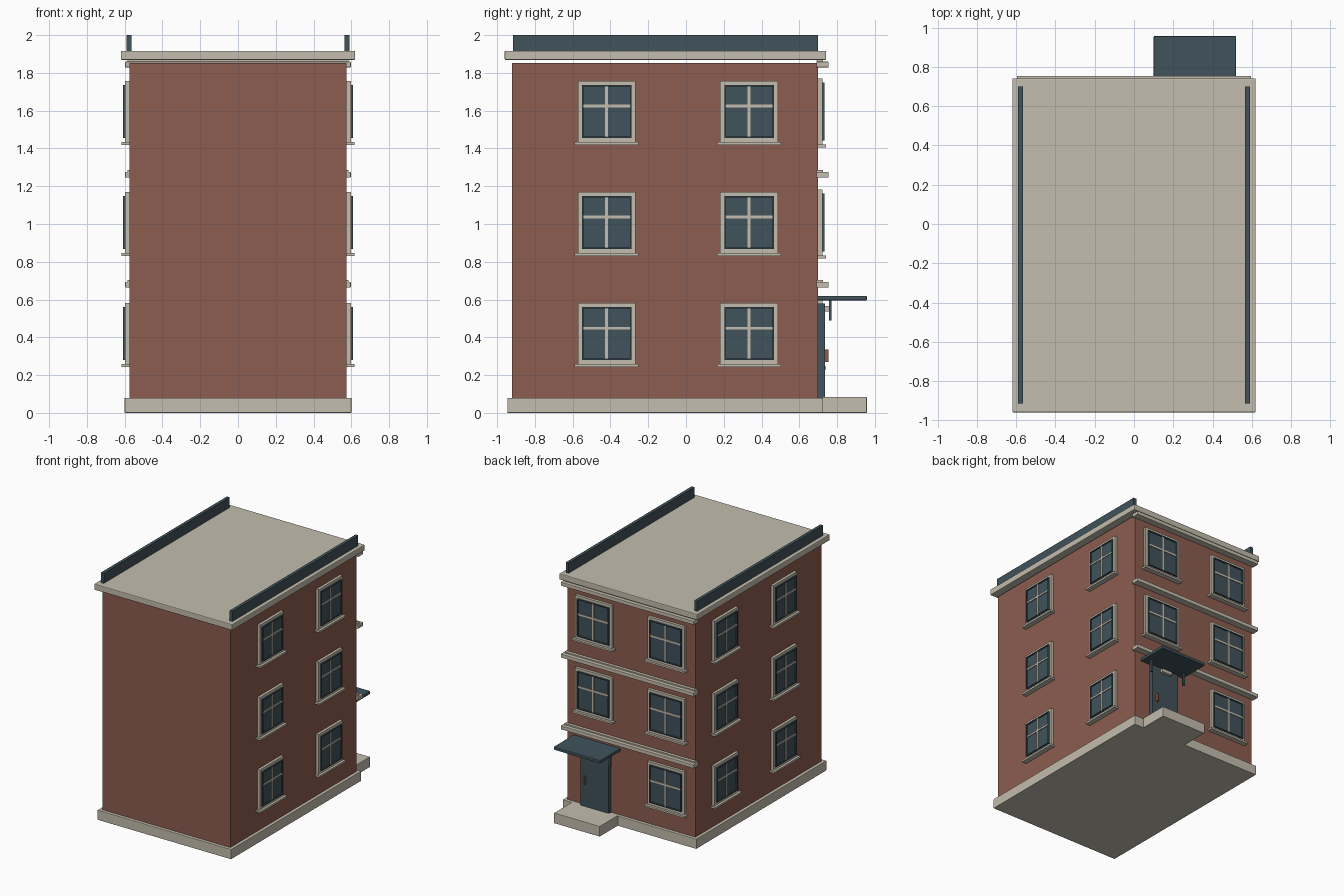
import bpy
from mathutils import Matrix, Vector
from math import pi

cube = bpy.data.objects.get("Cube")
if cube:
    bpy.data.objects.remove(cube, do_unlink=True)


def material(name, rgb):
    m = bpy.data.materials.new(name)
    m.use_nodes = True
    m.diffuse_color = (*rgb, 1)
    m.node_tree.nodes["Principled BSDF"].inputs["Base Color"].default_value = (*rgb, 1)
    return m


BRICK = material("brick red", (0.27, 0.11, 0.08))
STONE = material("pale stone", (0.55, 0.51, 0.42))
SLATE = material("dark slate", (0.052, 0.085, 0.105))
COPPER = material("copper", (0.30, 0.10, 0.06))


def box(name, x, y, z, mat, place=Matrix(), bevel=0):
    """Box from three (low, high) ranges, moved by an optional matrix."""
    corners = [place @ Vector((a, b, c)) for a in x for b in y for c in z]
    faces = [(0, 1, 3, 2), (4, 6, 7, 5), (0, 4, 5, 1),
             (2, 3, 7, 6), (0, 2, 6, 4), (1, 5, 7, 3)]
    mesh = bpy.data.meshes.new(name)
    mesh.from_pydata(corners, [], faces)
    mesh.materials.append(mat)
    obj = bpy.data.objects.new(name, mesh)
    bpy.context.collection.objects.link(obj)
    if bevel:
        mod = obj.modifiers.new("soft edge", "BEVEL")
        mod.width = bevel
        mod.segments = 2
    return obj


def ring(name, w, low, high, t, depth, mat, place):
    """Rectangular frame made of two posts and two rails."""
    for s in (-1, 1):
        box(name + "_post", sorted((s * w, s * (w - t))), depth, (low, high), mat, place)
    for z in ((low, low + t), (high - t, high)):
        box(name + "_rail", (t - w, w - t), depth, z, mat, place)


def window(name, place, k=1.0):
    """Window facing local +y, centred on the local origin."""
    w, h = 0.153 * k, 0.162 * k
    ring(name + "_trim", w, -h, h, 0.022, (0, 0.022), STONE, place)
    iw, ih = w - 0.022, h - 0.022
    ring(name + "_sash", iw, -ih, ih, 0.008, (0, 0.033), SLATE, place)
    box(name + "_glass", (-iw, iw), (0, 0.024), (-ih, ih), SLATE, place)
    gw, gh = iw - 0.004, ih - 0.004
    box(name + "_mullion", (-0.008, 0.008), (0.02, 0.031), (-gh, gh), STONE, place)
    box(name + "_crossbar", (-gw, gw), (0.02, 0.031), (0.021, 0.036), STONE, place)
    box(name + "_sill", (-w - 0.016, w + 0.016), (0, 0.042), (-h - 0.015, -h), STONE, place)


# Main body, plinth and roof
box("brick_walls", (-0.575, 0.575), (-0.92, 0.70), (0.08, 1.853), BRICK)
box("plinth", (-0.60, 0.60), (-0.945, 0.725), (0, 0.08), STONE, bevel=0.003)
box("roof_slab", (-0.62, 0.62), (-0.96, 0.742), (1.868, 1.917), STONE, bevel=0.006)
for side, x in (("right", (-0.59, -0.565)), ("left", (0.565, 0.59))):
    box(side + "_parapet", x, (-0.915, 0.70), (1.917, 2.0), SLATE)

# Windows: both sides on every floor, back beside and above the door
for floor in range(3):
    z = 0.42 + 0.588 * floor
    for side, s in (("left", 1), ("right", -1)):
        for y in (-0.42, 0.334):
            place = Matrix.Translation((s * 0.575, y, z)) @ Matrix.Rotation(-s * pi / 2, 4, "Z")
            window(side + "_window", place)
    for x in (-0.325, 0.325):
        if floor > 0 or x < 0:
            window("back_window", Matrix.Translation((x, 0.70, z)), 1.08)

    # Two-step string course above each floor
    z = 0.663 + 0.583 * floor
    box("string_course", (-0.597, 0.597), (0.69, 0.755), (z, z + 0.03), STONE, bevel=0.003)
    box("string_course_cap", (-0.585, 0.585), (0.69, 0.725), (z + 0.03, z + 0.04), STONE)

# Entrance
box("door_step", (0.105, 0.515), (0.72, 0.957), (0, 0.084), STONE, bevel=0.003)
box("door", (0.182, 0.432), (0.69, 0.735), (0.08, 0.58), SLATE)
box("door_handle", (0.385, 0.397), (0.735, 0.755), (0.27, 0.335), COPPER)
box("door_lamp", (0.26, 0.355), (0.72, 0.76), (0.538, 0.565), STONE)
box("door_canopy", (0.10, 0.52), (0.69, 0.957), (0.595, 0.62), SLATE, bevel=0.005)
for x in (0.15, 0.47):
    box("canopy_bracket", (x - 0.01, x + 0.01), (0.758, 0.771), (0.49, 0.60), SLATE)
